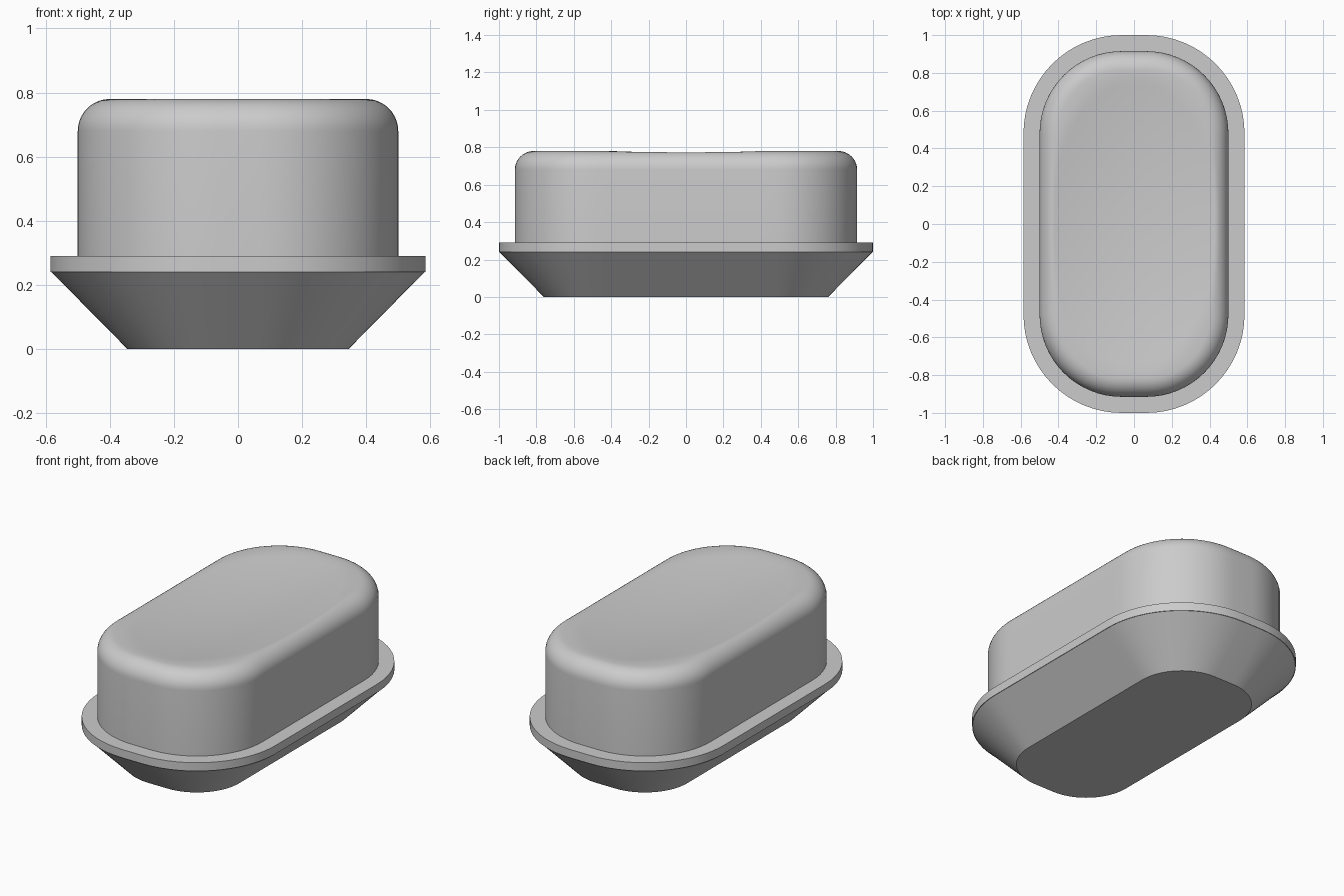
import bpy
import bmesh
import math

cube = bpy.data.objects.get("Cube")
if cube:
    bpy.data.objects.remove(cube, do_unlink=True)

# Single plain grey
grey = bpy.data.materials.new("plain_grey")
grey.use_nodes = True
colour = (0.6, 0.6, 0.6, 1)
grey.diffuse_color = colour
grey.node_tree.nodes["Principled BSDF"].inputs["Base Color"].default_value = colour

CORNER_X, CORNER_Y = 0.065, 0.48   # centres of the corner arcs
ARC_STEPS, SIDE_STEPS = 16, 16


def outline(radius):
    """Rounded rectangle with its four arcs around fixed centres."""
    pts = []
    for k, (sx, sy) in enumerate([(1, 1), (-1, 1), (-1, -1), (1, -1)]):
        for i in range(ARC_STEPS + 1):
            a = math.pi / 2 * (k + i / ARC_STEPS)
            pts.append((sx * CORNER_X + radius * math.cos(a),
                        sy * CORNER_Y + radius * math.sin(a)))
        if k % 2:   # extra points along the long sides
            x = sx * (CORNER_X + radius)
            for i in range(1, SIDE_STEPS):
                pts.append((x, sy * CORNER_Y * (1 - 2 * i / SIDE_STEPS)))
    # close-order: the long sides follow the second and fourth arcs
    return pts


def build(name, rings):
    """Skin a stack of (points, height function) rings and cap both ends."""
    bm = bmesh.new()
    loops = [[bm.verts.new((x, y, height(x, y))) for x, y in pts]
             for pts, height in rings]
    for low, high in zip(loops, loops[1:]):
        for i in range(len(low)):
            j = (i + 1) % len(low)
            bm.faces.new((low[i], low[j], high[j], high[i]))
    bm.faces.new(loops[0][::-1])
    bm.faces.new(loops[-1])
    bmesh.ops.recalc_face_normals(bm, faces=bm.faces)
    mesh = bpy.data.meshes.new(name)
    bm.to_mesh(mesh)
    bm.free()
    mesh.materials.append(grey)
    obj = bpy.data.objects.new(name, mesh)
    bpy.context.collection.objects.link(obj)
    bpy.ops.object.select_all(action="DESELECT")
    obj.select_set(True)
    bpy.context.view_layer.objects.active = obj
    bpy.ops.object.shade_smooth_by_angle(angle=math.radians(30))
    return obj


def flat(z):
    return lambda x, y: z


def dished(z):
    """Height limited by the shallow oval hollow in the top."""
    return lambda x, y: min(z, 0.78 - 0.045 * (1 - (x / 0.47) ** 2 - (y / 0.8) ** 2))


# Tapered foot and the flange above it
build("tapered_foot", [(outline(0.28), flat(0)), (outline(0.517), flat(0.24))])
build("flange", [(outline(0.52), flat(0.24)), (outline(0.52), flat(0.29))])

# Body: straight wall, rounded shoulder, dished top
BODY, FILLET = 0.435, 0.1
rings = [(outline(BODY), flat(0.29)), (outline(BODY), flat(0.68))]
for i in range(1, 11):
    a = math.pi / 2 * i / 10
    rings.append((outline(BODY - FILLET + FILLET * math.cos(a)),
                  dished(0.68 + FILLET * math.sin(a))))
rim = outline(BODY - FILLET)
for i in range(1, 20):
    s = 1 - i / 20
    rings.append(([(x * s, y * s) for x, y in rim], dished(0.78)))
build("body", rings)
